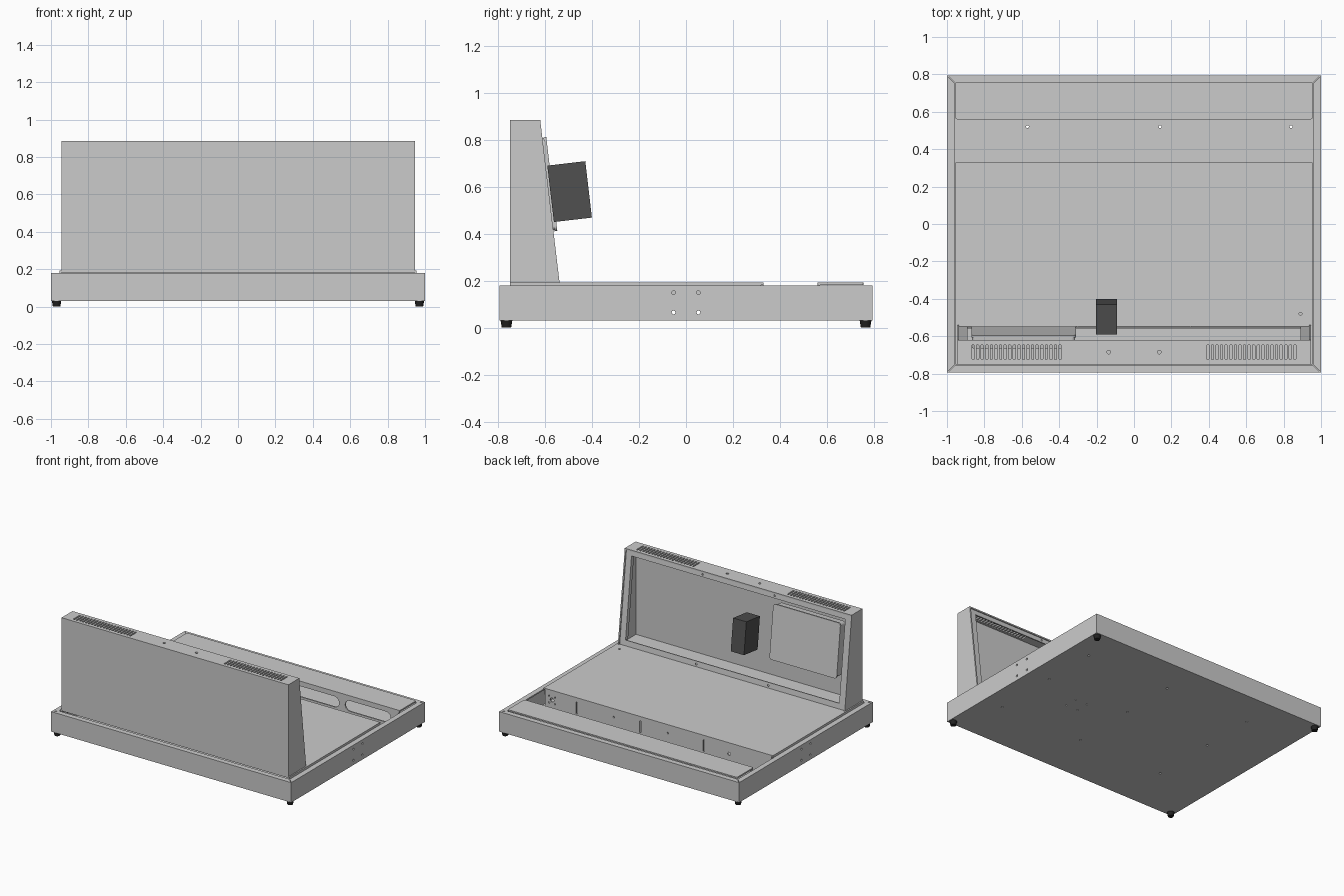
import bpy, bmesh, math
from mathutils import Vector, Matrix

if "Cube" in bpy.data.objects:
    bpy.data.objects.remove(bpy.data.objects["Cube"])

X, Y, Z = Vector((1, 0, 0)), Vector((0, 1, 0)), Vector((0, 0, 1))
T = 0.01  # sheet thickness


def material(name, v):
    m = bpy.data.materials.new(name)
    m.diffuse_color = (v, v, v, 1)
    m.use_nodes = True
    m.node_tree.nodes["Principled BSDF"].inputs["Base Color"].default_value = m.diffuse_color
    return m


def rect(u0, u1, v0, v1, r=0.0):
    """Rectangle outline, with optional rounded corners."""
    if r == 0:
        return [(u0, v0), (u1, v0), (u1, v1), (u0, v1)]
    pts = []
    for i, (cu, cv) in enumerate(((u1 - r, v1 - r), (u0 + r, v1 - r), (u0 + r, v0 + r), (u1 - r, v0 + r))):
        for k in range(6):
            a = math.pi / 2 * (i + k / 5.0)
            pts.append((cu + r * math.cos(a), cv + r * math.sin(a)))
    return pts


def slot(cu, cv, w, h):
    return rect(cu - w / 2, cu + w / 2, cv - h / 2, cv + h / 2, min(w, h) * 0.499)


def hole(cu, cv, r=0.008):
    return [(cu + r * math.cos(math.tau * k / 12), cv + r * math.sin(math.tau * k / 12)) for k in range(12)]


def panel(name, origin, U, V, outline, holes=(), t=T):
    """Sheet with cut-outs, centred on the plane through origin spanned by U and V."""
    cu = bpy.data.curves.new(name, 'CURVE')
    cu.dimensions, cu.fill_mode, cu.extrude = '2D', 'BOTH', t / 2
    for pts in [outline, *holes]:
        s = cu.splines.new('POLY')
        s.points.add(len(pts) - 1)
        for p, (u, v) in zip(s.points, pts):
            p.co = (u, v, 0, 1)
        s.use_cyclic_u = True
    tmp = bpy.data.objects.new(name + "_tmp", cu)
    bpy.context.collection.objects.link(tmp)
    dg = bpy.context.evaluated_depsgraph_get()
    me = bpy.data.meshes.new_from_object(tmp.evaluated_get(dg))
    bpy.data.objects.remove(tmp)
    bm = bmesh.new()
    bm.from_mesh(me)
    bmesh.ops.remove_doubles(bm, verts=bm.verts, dist=1e-5)
    bmesh.ops.recalc_face_normals(bm, faces=bm.faces)
    for f in bm.faces:
        f.smooth = False
    bm.to_mesh(me)
    bm.free()
    me.name = name
    ob = bpy.data.objects.new(name, me)
    M = Matrix((U, V, U.cross(V))).transposed().to_4x4()
    M.translation = Vector(origin)
    ob.matrix_world = M
    bpy.context.collection.objects.link(ob)
    return ob


# Tray: floor, walls and mitred rim
W, D, B, H = 1.0, 0.795, 0.03, 0.18
floor_holes = [hole(x, y) for x in (-0.57, 0.14, 0.84) for y in (0.52, 0.1, -0.4)]
floor_holes += [hole(x, y, 0.006) for x in (0.42, 0.52) for y in (-0.1, 0.0)]
panel("tray_floor", (0, 0, B + T / 2), X, Y, rect(-W, W, -D, D), floor_holes)
side_holes = [hole(y, z) for y in (-0.053, 0.053) for z in (0.065, 0.15)]
for s, n in ((-1, "left"), (1, "right")):
    panel("tray_wall_" + n, (s * (W - T / 2), 0, 0), Y, Z, rect(-D, D, B + T, H), side_holes)
    panel("tray_rim_" + n, (0, 0, H - T / 2), X, Y,
          [(s * (W - T), -D + T + .002), (s * (W - T), D - T - .002), (s * 0.96, D - 0.042), (s * 0.96, -D + 0.042)])
for s, n in ((-1, "front"), (1, "back")):
    panel("tray_wall_" + n, (0, s * (D - T / 2), 0), X, Z, rect(-W + T, W - T, B + T, H))
    panel("tray_rim_" + n, (0, 0, H - T / 2), X, Y,
          [(-W + T + .002, s * (D - T)), (W - T - .002, s * (D - T)), (0.958, s * (D - 0.04)), (-0.958, s * (D - 0.04))])

# Main deck with its slotted wall, plus side skirts
panel("deck", (0, 0, 0.188), X, Y, rect(-0.955, 0.955, -0.75, 0.33), [hole(0.89, -0.48)])
wall_cuts = [slot(x, 0.115, 0.012, 0.09) for x in (0.68, 0.15, -0.38)]
wall_cuts += [hole(0.37, 0.13, 0.006), hole(-0.08, 0.13, 0.006), hole(-0.59, 0.11, 0.012), hole(0.885, 0.12, 0.016)]
wall_cuts += [hole(0.885 + 0.035 * math.cos(a), 0.12 + 0.035 * math.sin(a), 0.006)
              for a in (math.pi / 4 + k * math.pi / 2 for k in range(4))]
panel("deck_wall", (0, 0.325, 0), X, Z, rect(-0.945, 0.945, B + T, 0.183), wall_cuts)
for s, n in ((-1, "left"), (1, "right")):
    panel("deck_skirt_" + n, (s * 0.95, 0, 0), Y, Z, rect(-0.75, 0.32, 0.14, 0.183))

# Cable strip along the far edge, with oblong openings in its wall
panel("strip_top", (0, 0, 0.188), X, Y, rect(-0.955, 0.955, 0.56, 0.757, 0.01))
panel("strip_wall", (0, 0.566, 0), X, Z, rect(-0.95, 0.95, B + T, 0.183),
      [slot(-0.6 + 0.43 * i, 0.115, 0.38, 0.08) for i in range(4)])

# Upright housing: shell with vents on top
y0, y1, y2, z0, z1, hw = -0.75, -0.538, -0.62, 0.185, 0.885, 0.945
panel("upright_main_sheet", (0, y0 + T / 2, 0), X, Z, rect(-hw, hw, z0, z1))
vents = [slot(s * (0.395 + 0.0245 * i), -0.685, 0.012, 0.08) for s in (-1, 1) for i in range(20)]
panel("upright_top", (0, 0, z1 - T / 2), X, Y, rect(-hw, hw, y0 + T, y2),
      vents + [hole(s * 0.135, -0.685, 0.01) for s in (-1, 1)])
for s, n in ((-1, "left"), (1, "right")):
    panel("upright_side_" + n, (s * (hw - T / 2), 0, 0), Y, Z,
          [(y0 + T, z0), (y1, z0), (y2, z1 - T), (y0 + T, z1 - T)])

# Sloped frame around the open face of the upright
slope = Vector((0, y2 - y1, z1 - z0))
L = slope.length
S = slope.normalized()
N = Vector((0, S.z, -S.y))  # outward from the open face
base = Vector((0, y1, z0))
panel("upright_frame", base - N * 0.012, X, S, rect(-hw + T, hw - T, 0.008, L - T),
      [rect(-0.89, 0.89, 0.05, L - 0.045)]
      + [hole(x, v, 0.007) for x in (-0.3, 0.3) for v in (0.027, L - 0.026)], 0.008)
for s, n in ((-1, "left"), (1, "right")):
    panel("frame_return_" + n, base + X * s * 0.893 - N * 0.026, N, S, rect(-0.012, 0.012, 0.05, L - 0.045), t=0.006)

# Raised cover in the open face
panel("cover_body", base - N * 0.025, X, S, rect(-0.865, -0.315, 0.232, 0.625, 0.02), t=0.06)
panel("cover_face", base + N * 0.010, X, S, rect(-0.87, -0.31, 0.227, 0.63, 0.02), t=0.012)

# Dark control block
block = panel("control_block", (-0.147, -0.496, 0.58), X, S, rect(-0.055, 0.055, -0.121, 0.121), t=0.163)
block.data.materials.append(material("dark_grey", 0.08))

# Tapered rubber feet
rubber = material("rubber", 0.015)
for sx in (-1, 1):
    for sy in (-1, 1):
        bpy.ops.mesh.primitive_cone_add(vertices=24, radius1=0.02, radius2=0.025, depth=0.03,
                                        location=(sx * 0.97, sy * 0.765, 0.015))
        foot = bpy.context.object
        foot.name = "foot"
        foot.data.materials.append(rubber)
        bpy.ops.object.shade_smooth_by_angle()
